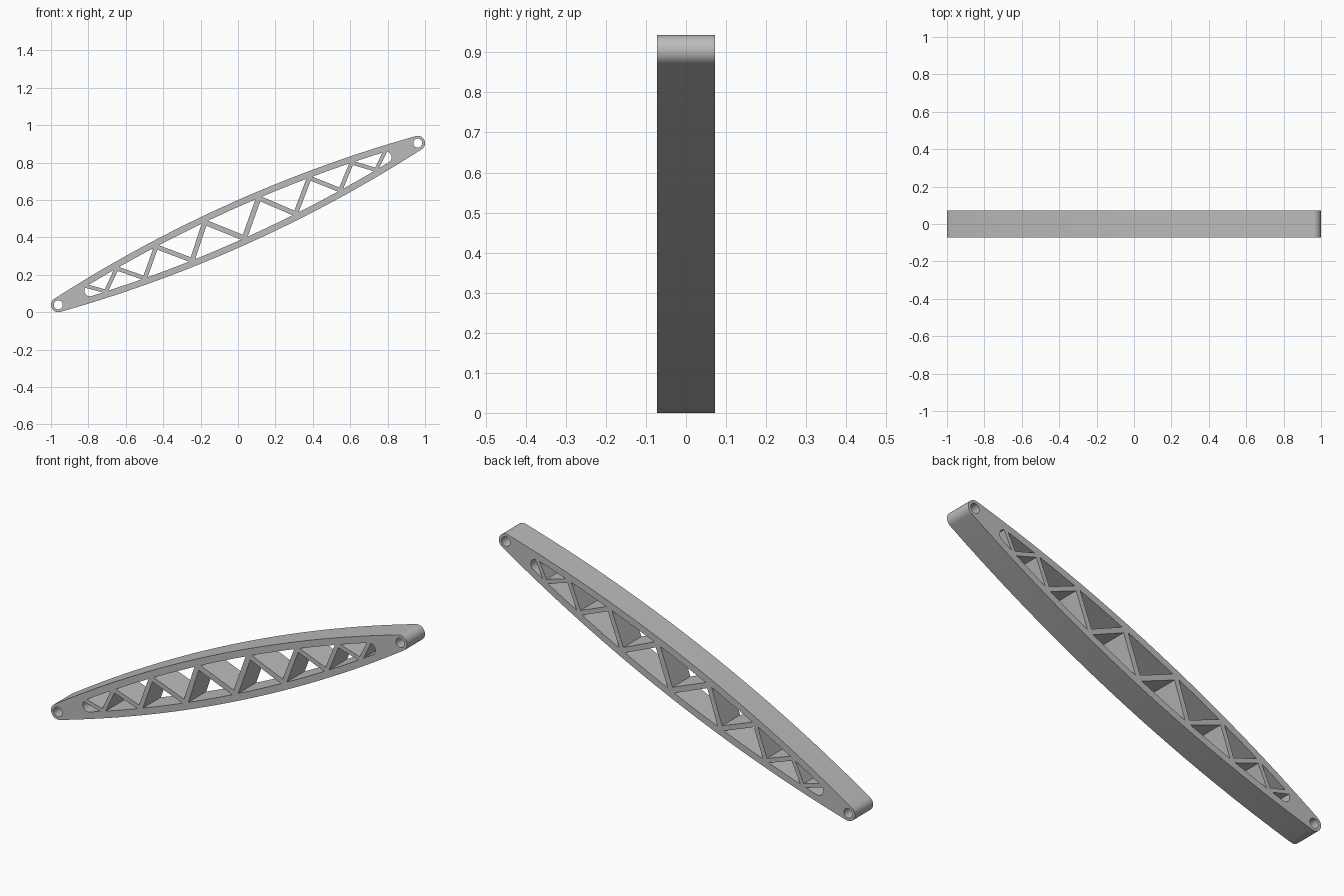
import bpy, math
from mathutils import Vector, Matrix
from mathutils.geometry import intersect_line_line_2d, intersect_line_line

cube = bpy.data.objects.get("Cube")
if cube:
    bpy.data.objects.remove(cube, do_unlink=True)

# Main dimensions, in the beam's own axes: u along the beam, v across it
PIN = Vector((0.961, 0.4325))
MID_Z = 0.4715
L, TILT = PIN.length, math.atan2(PIN.y, PIN.x)
END_R, HOLE_R = 0.039, 0.024
BULGE, CHORD, DEPTH = 0.117, 0.034, 0.144
ARC_R = (L * L + BULGE ** 2 - END_R ** 2) / (2 * (BULGE - END_R))
SLOT = 0.868


def arc(u, inset):
    r = ARC_R - inset
    return BULGE - ARC_R + math.sqrt(r * r - u * u)


SLOT_R = arc(SLOT, CHORD)


def half_height(u):
    """Half height of the opening between the two chords."""
    d = abs(u) - SLOT
    if d <= 0:
        return arc(u, CHORD)
    return math.sqrt(max(SLOT_R ** 2 - d * d, 0))


def circle(center, radius, n=40):
    return [Vector((center + radius * math.cos(2 * math.pi * i / n),
                    radius * math.sin(2 * math.pi * i / n))) for i in range(n)]


def wall(u0, u1, side, n=8):
    """Points along the opening's wall, ends included."""
    us = [u0 + (u1 - u0) * i / n for i in range(n + 1)]
    return [Vector((u, side * half_height(u))) for u in us]


def hit(p, d):
    """Where a ray from inside the opening meets its wall."""
    a, b = 0.0, 0.5
    for _ in range(40):
        m = (a + b) / 2
        q = p + d * m
        if abs(q.y) < half_height(q.x):
            a = m
        else:
            b = m
    return p + d * a


# Outer outline: two shallow arcs joined by round ends
lean = math.asin(L / (ARC_R - END_R))
quarter = []
for i in range(41):
    u = (L + END_R * math.sin(lean)) * (i / 20 - 1)
    quarter.append(Vector((u, arc(u, 0))))
cap = []
for i in range(1, 20):
    a = (math.pi / 2 - lean) * (1 - i / 10)
    cap.append(Vector((L + END_R * math.cos(a), END_R * math.sin(a))))
half = quarter + cap
outline = half + [-p for p in half]

# Web nodes zigzag between the upper and lower chords
half_nodes = [0.158, 0.303, 0.449, 0.573, 0.689, 0.792, 0.875]
node_u = [-u for u in reversed(half_nodes)] + [0] + half_nodes
nodes = [Vector((u, half_height(u) * (1 if i % 2 == 0 else -1)))
         for i, u in enumerate(node_u)]


def strut_edge(i, side):
    """Point and direction (pointing up) of one edge of a strut."""
    p, q = nodes[i], nodes[i + 1]
    d = (q - p).normalized()
    if d.y < 0:
        d = -d
    mid = (p + q) / 2
    width = 0.029 - 0.011 * abs(mid.x)
    return mid + Vector((d.y, -d.x)) * side * width / 2, d


# Triangular cells between neighbouring struts
loops = [outline, circle(-L, HOLE_R), circle(L, HOLE_R)]
last = len(nodes) - 2
for i in range(last):
    p, d = strut_edge(i, 1)
    q, e = strut_edge(i + 1, -1)
    s = -1 if nodes[i + 1].y > 0 else 1
    cross = d.x * e.y - d.y * e.x
    w = q - p
    apex = p + d * ((w.x * e.y - w.y * e.x) / cross)
    a, b = hit(p, d * s), hit(q, e * s)
    loops.append([apex] + wall(a.x, b.x, s))

# Rounded cells at both ends of the opening
p, d = strut_edge(0, -1)
low, high = hit(p, -d), hit(p, d)
end_cell = wall(low.x, -SLOT, -1)
for i in range(1, 24):
    a = math.pi * (1.5 - i / 24)
    c = Vector((-SLOT + SLOT_R * math.cos(a), SLOT_R * math.sin(a)))
    if c.y < 0 or c.x < high.x - 0.001:
        end_cell.append(c)
end_cell.append(high)
loops += [end_cell, [Vector((-c.x, c.y)) for c in end_cell]]

# Fill the outline with its openings and give it depth
curve = bpy.data.curves.new("truss_beam", 'CURVE')
curve.dimensions = '2D'
curve.fill_mode = 'BOTH'
curve.extrude = DEPTH / 2
for loop in loops:
    spline = curve.splines.new('POLY')
    spline.points.add(len(loop) - 1)
    for point, co in zip(spline.points, loop):
        point.co = (co.x, co.y, 0, 1)
    spline.use_cyclic_u = True
beam = bpy.data.objects.new("truss_beam", curve)
bpy.context.scene.collection.objects.link(beam)
bpy.ops.object.select_all(action='DESELECT')
beam.select_set(True)
bpy.context.view_layer.objects.active = beam
bpy.ops.object.convert(target='MESH')

# Stand the beam up, tilted about its middle
beam.data.transform(Matrix.Translation((0, 0, MID_Z))
                    @ Matrix.Rotation(math.pi / 2, 4, 'X')
                    @ Matrix.Rotation(TILT, 4, 'Z'))
bpy.ops.object.mode_set(mode='EDIT')
bpy.ops.mesh.select_all(action='SELECT')
bpy.ops.mesh.remove_doubles(threshold=0.0001)
bpy.ops.mesh.normals_make_consistent(inside=False)
bpy.ops.object.mode_set(mode='OBJECT')
bpy.ops.object.shade_smooth_by_angle(angle=math.radians(30))

# Plain grey
grey = bpy.data.materials.new("grey")
grey.use_nodes = True
color = (0.5, 0.5, 0.5, 1)
grey.diffuse_color = color
grey.node_tree.nodes["Principled BSDF"].inputs["Base Color"].default_value = color
beam.data.materials.clear()
beam.data.materials.append(grey)
